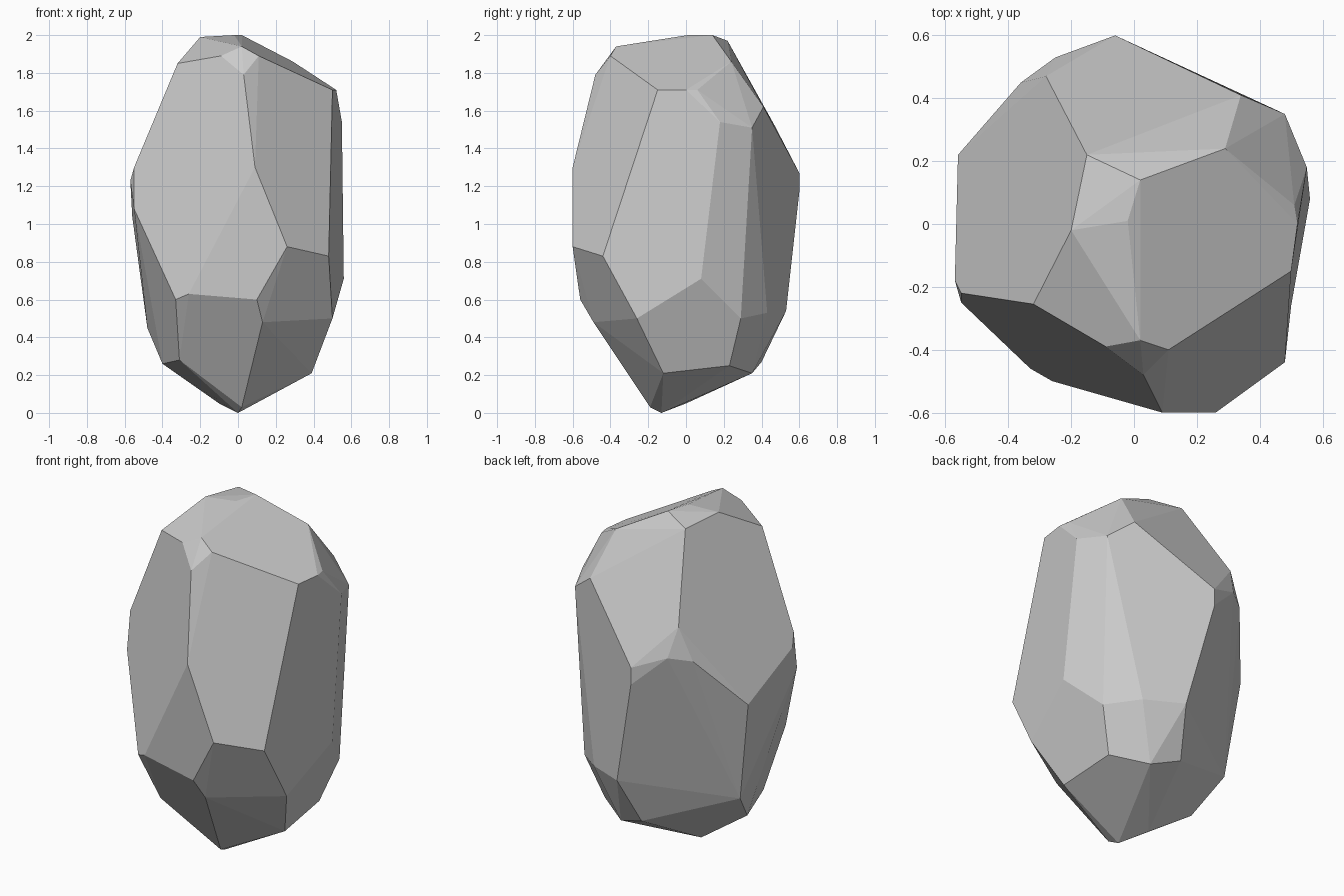
import bpy, bmesh

# Facet corners of the stone, grouped in tiers from the top down
crown = [(-.02, .01, 2), (.02, .14, 2), (-.15, .22, 1.97), (-.2, -.02, 1.99),
         (.02, -.37, 1.94), (-.09, -.39, 1.89), (.11, -.4, 1.89), (.03, -.48, 1.79)]
shoulder = [(.29, .24, 1.86), (.51, .06, 1.71), (.52, 0, 1.71), (.5, -.15, 1.71),
            (-.32, -.255, 1.85), (.34, .41, 1.62), (-.28, .47, 1.52),
            (.48, .35, 1.51), (.55, .18, 1.54), (.48, .34, 1.42)]
waist = [(-.06, .6, 1.27), (-.25, .53, 1.35), (-.36, .45, 1.33), (-.06, .6, 1.17),
         (-.55, -.22, 1.3), (-.57, -.18, 1.23), (-.55, -.25, 1.08), (-.56, .22, 1.04),
         (.09, -.6, 1.3), (.26, -.6, .88), (.48, -.44, .83), (.56, .08, .71)]
lower = [(.1, -.56, .6), (-.26, -.5, .63), (-.33, -.46, .6), (.13, -.49, .48),
         (.5, -.26, .5), (.46, .29, .5), (.3, .43, .53), (.08, .53, .54), (-.48, .18, .45)]
base = [(-.4, 0, .26), (-.31, -.28, .28), (.39, -.12, .21), (.37, .23, .25),
        (.18, .35, .21), (.01, .4, .27), (.02, -.19, .03), (0, -.13, 0), (-.1, 0, .05)]

# Wrap the corners in a convex skin and merge nearly coplanar triangles
bm = bmesh.new()
for tier in (crown, shoulder, waist, lower, base):
    for p in tier:
        bm.verts.new(p)
bmesh.ops.convex_hull(bm, input=bm.verts[:])
bmesh.ops.delete(bm, geom=[v for v in bm.verts if not v.link_faces], context='VERTS')
bmesh.ops.dissolve_limit(bm, angle_limit=0.06, verts=bm.verts[:], edges=bm.edges[:])
bmesh.ops.recalc_face_normals(bm, faces=bm.faces[:])

# Faceted stone
mesh = bpy.data.meshes.new("stone")
bm.to_mesh(mesh)
bm.free()
stone = bpy.data.objects.new("stone", mesh)
bpy.context.collection.objects.link(stone)
